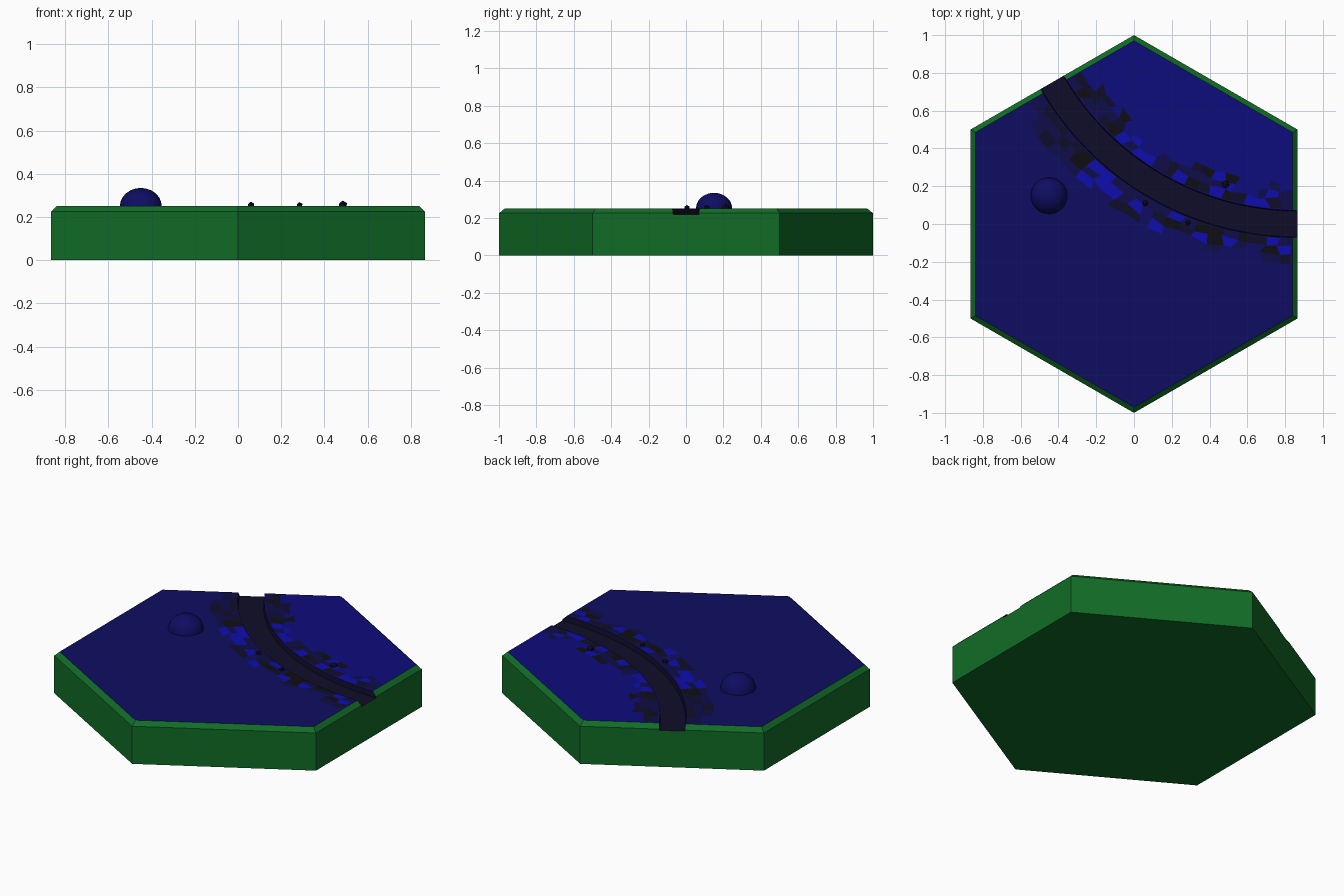
import bpy, bmesh, math, random
from mathutils import Vector

random.seed(7)
if "Cube" in bpy.data.objects:
    bpy.data.objects.remove(bpy.data.objects["Cube"], do_unlink=True)

TOP = 0.25          # height of the tile
FLOOR = 0.218       # height of the river bed
CENTRE = Vector((0.866, 1.5))   # the river is an arc about this point
RADIUS, HALF = 1.5, 0.078


def material(name, color):
    m = bpy.data.materials.new(name)
    m.use_nodes = True
    m.diffuse_color = (*color, 1)
    bsdf = next(n for n in m.node_tree.nodes if n.type == 'BSDF_PRINCIPLED')
    bsdf.inputs["Base Color"].default_value = (*color, 1)
    bsdf.inputs["Roughness"].default_value = 0.9
    return m


green = material("green", (0.0056, 0.15, 0.02))
ground = material("ground blue", (0.0045, 0.004, 0.122))
far_ground = material("far ground blue", (0.004, 0.0038, 0.2))
navy = material("river navy", (0.0048, 0.004, 0.022))
bright = material("bright blue", (0.0045, 0.004, 0.42))
deep = material("deep blue", (0.0045, 0.004, 0.065))
black = material("blue black", (0.0045, 0.004, 0.006))


def make(name, bm, mats):
    bmesh.ops.recalc_face_normals(bm, faces=bm.faces)
    me = bpy.data.meshes.new(name)
    bm.to_mesh(me)
    bm.free()
    ob = bpy.data.objects.new(name, me)
    for m in mats:
        me.materials.append(m)
    bpy.context.collection.objects.link(ob)
    return ob


def polar(deg, r, z):
    a = math.radians(deg)
    return Vector((CENTRE.x + r * math.cos(a), CENTRE.y + r * math.sin(a), z))


def river_distance(p):
    return (p.xy - CENTRE).length - RADIUS


# Hexagonal tile with a chamfered upper rim
bm = bmesh.new()
rings = []
for r, z in ((1, 0), (1, 0.225), (0.97, TOP)):
    rings.append([bm.verts.new((r * math.sin(i * math.pi / 3), r * math.cos(i * math.pi / 3), z))
                  for i in range(6)])
bm.faces.new(rings[0])
bm.faces.new(rings[2])
for low, high in zip(rings, rings[1:]):
    for i in range(6):
        j = (i + 1) % 6
        bm.faces.new((low[i], low[j], high[j], high[i]))
tile = make("hex_tile", bm, [green, ground, far_ground, navy])

# River channel cutter, swept along the arc
bm = bmesh.new()
section = ((-HALF + 0.01, FLOOR), (HALF - 0.01, FLOOR), (HALF, 0.3), (-HALF, 0.3))
loops = [[bm.verts.new(polar(-85 - 2 * i, RADIUS + d, z)) for d, z in section] for i in range(36)]
bm.faces.new(loops[0])
bm.faces.new(loops[-1])
for a, b in zip(loops, loops[1:]):
    for i in range(4):
        j = (i + 1) % 4
        bm.faces.new((a[i], a[j], b[j], b[i]))
cutter = make("river_cutter", bm, [navy])
cutter.hide_render = True

mod = tile.modifiers.new("river", 'BOOLEAN')
mod.operation, mod.solver, mod.object = 'DIFFERENCE', 'EXACT', cutter
bpy.context.view_layer.objects.active = tile
bpy.ops.object.modifier_apply(modifier=mod.name)
bpy.data.objects.remove(cutter, do_unlink=True)

# Colour the tile by height and distance from the river
bm = bmesh.new()
bm.from_mesh(tile.data)
for f in bm.faces:
    mid, box = f.calc_center_median(), f.calc_center_bounds()
    if mid.z > TOP - 0.001:
        f.material_index = 2 if river_distance(box) < 0 else 1
    elif mid.z > FLOOR - 0.001 and abs(river_distance(mid)) < HALF + 0.002:
        f.material_index = 3
    else:
        f.material_index = 0
bm.to_mesh(tile.data)
bm.free()


# Ragged patches of ground along each bank
def bank(name, side):
    bm = bmesh.new()
    cols, rows, start, end = 22, 3, -91.3, -148.7
    step = (end - start) / cols
    grid = []
    for c in range(cols + 1):
        line = []
        for k in range(rows + 1):
            loose = 0 < c < cols
            deg = start + step * (c + (random.uniform(-0.3, 0.3) if loose else 0))
            out = HALF + 0.045 * k + (random.uniform(-0.014, 0.014) if k else 0)
            line.append(bm.verts.new(polar(deg, RADIUS + side * out, TOP + 0.003)))
        grid.append(line)
    for c in range(cols):
        width = random.choice((1, 2, 2, 3, 3))
        for k in range(width):
            f = bm.faces.new((grid[c][k], grid[c + 1][k], grid[c + 1][k + 1], grid[c][k + 1]))
            # Brighter toward the right edge, duller toward the rear corner
            if c < cols * 0.7:
                f.material_index = random.choice((0, 0, 1, 1, 2, 3))
            else:
                f.material_index = random.choice((1, 1, 3, 3, 2))
    bmesh.ops.delete(bm, geom=[v for v in bm.verts if not v.link_faces], context='VERTS')
    ob = make(name, bm, [bright, deep, black, navy])
    for p in ob.data.polygons:
        if p.normal.z < 0:
            ob.data.flip_normals()
            break
    return ob


bank("near_bank_patches", 1)
bank("far_bank_patches", -1)

# Dome-shaped boulder
bm = bmesh.new()
bmesh.ops.create_uvsphere(bm, u_segments=20, v_segments=12, radius=0.097)
bmesh.ops.delete(bm, geom=[v for v in bm.verts if v.co.z < -0.001], context='VERTS')
for v in bm.verts:
    v.co = Vector((v.co.x - 0.45, v.co.y + 0.15, v.co.z * 0.87 + TOP))
boulder = make("boulder", bm, [ground])
for p in boulder.data.polygons:
    p.use_smooth = True

# Small pebbles on the banks
for i, (x, y, r) in enumerate(((0.06, 0.11, 0.017), (0.285, 0.005, 0.015), (0.485, 0.21, 0.022))):
    bm = bmesh.new()
    bmesh.ops.create_icosphere(bm, subdivisions=1, radius=r)
    for v in bm.verts:
        v.co += Vector((x, y, TOP + 0.004))
    make("pebble_%d" % (i + 1), bm, [navy])
